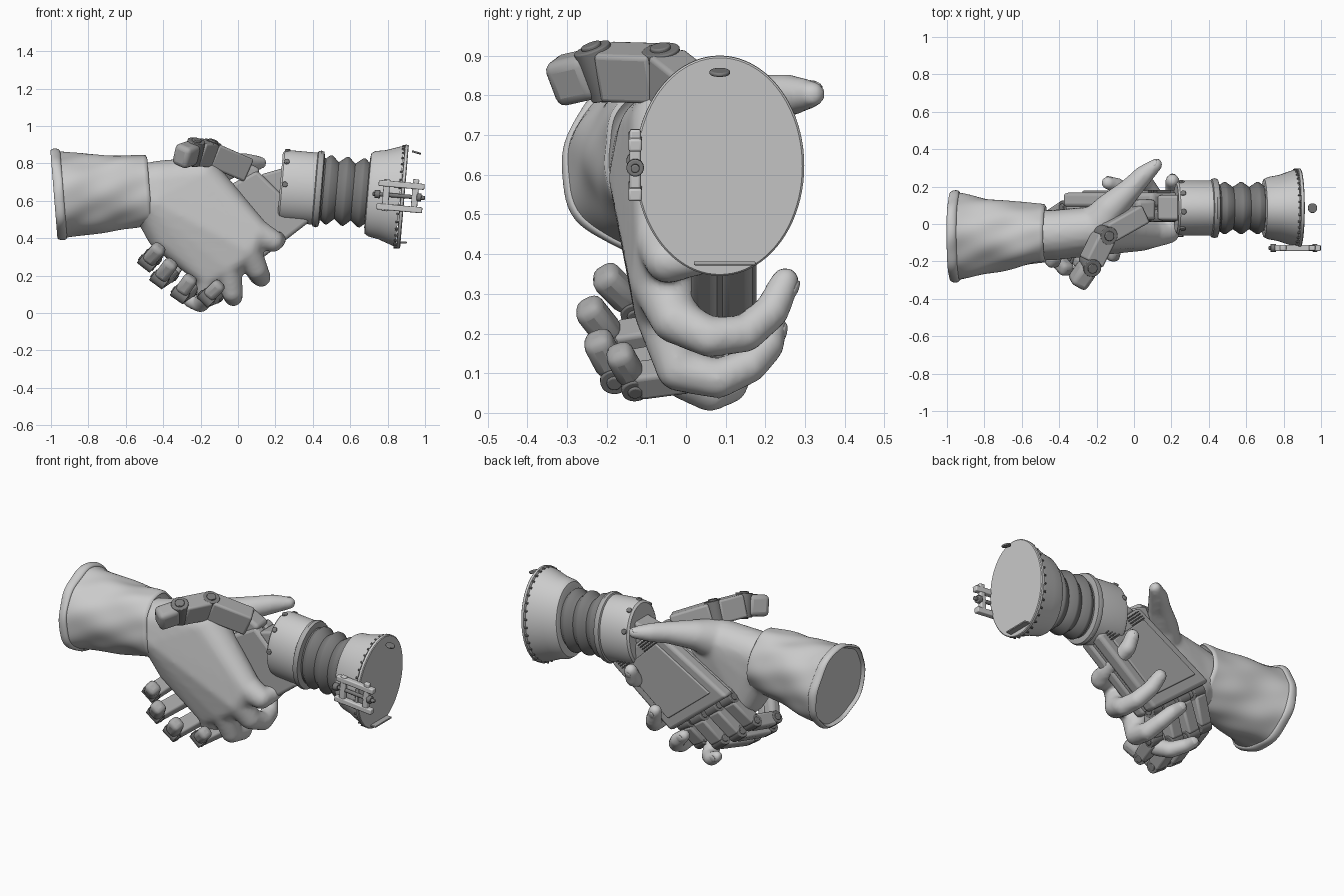
import bpy, bmesh, math
from mathutils import Vector as V, Matrix

if "Cube" in bpy.data.objects:
    bpy.data.objects.remove(bpy.data.objects["Cube"])

def grey(name, g):
    m = bpy.data.materials.new(name)
    m.diffuse_color = (g, g, g, 1)
    m.use_nodes = True
    m.node_tree.nodes["Principled BSDF"].inputs["Base Color"].default_value = m.diffuse_color
    return m
DARK, MID = grey("dark_rubber", .2), grey("robot_grey", .4)

def finish(name, bm, bevel=0, angle=35, mat=None):
    bmesh.ops.recalc_face_normals(bm, faces=bm.faces)
    me = bpy.data.meshes.new(name)
    bm.to_mesh(me)
    ob = bpy.data.objects.new(name, me)
    bpy.context.collection.objects.link(ob)
    me.shade_smooth()
    me.set_sharp_from_angle(angle=math.radians(angle))
    if mat:
        me.materials.append(mat)
    if bevel:
        m = ob.modifiers.new("bevel", 'BEVEL')
        m.width, m.segments, m.limit_method = bevel, 3, 'ANGLE'
    return ob

def loft(name, rings, shear, fold=None, angle=35, mat=None, n=84):
    """Elliptical rings (x, cy, cz, ry, rz) along x, closed at both ends."""
    bm, rows = bmesh.new(), []
    for x, cy, cz, ry, rz in rings:
        row = []
        for i in range(n):
            a = 2 * math.pi * i / n
            f = 1 + (fold(x, a) if fold else 0)
            dz = rz * f * math.sin(a)
            row.append(bm.verts.new((x + shear * dz, cy + ry * f * math.cos(a), cz + dz)))
        rows.append(row)
    for r, s in zip(rows, rows[1:]):
        for i in range(n):
            bm.faces.new((r[i - 1], r[i], s[i], s[i - 1]))
    bm.faces.new(rows[0])
    bm.faces.new(rows[-1])
    return finish(name, bm, 0, angle, mat)

def frame(x, y, z, at):
    m = Matrix((x, y, z)).transposed().to_4x4()
    m.translation = at
    return m

def link(name, a, b, wide, w, t, bevel=0.015, mat=MID):
    """Bevelled box running from a to b."""
    a, b, bm = V(a), V(b), bmesh.new()
    z = (b - a).normalized()
    y = z.cross(V(wide)).normalized()
    m = frame(y.cross(z), y, z, (a + b) / 2)
    bmesh.ops.create_cube(bm, size=1, matrix=m @ Matrix.Diagonal((w, t, (b - a).length, 1)))
    finish(name, bm, bevel, 35, mat)

def rod(name, a, b, r, n=24, bevel=0.004):
    a, b, bm = V(a), V(b), bmesh.new()
    m = Matrix.Translation((a + b) / 2) @ (b - a).to_track_quat('Z', 'Y').to_matrix().to_4x4()
    bmesh.ops.create_cone(bm, cap_ends=True, segments=n, radius1=r, radius2=r, depth=(b - a).length, matrix=m)
    finish(name, bm, bevel, 35, DARK)

def prism(name, pts, y0, y1, bevel=0.01):
    """Polygon in x-z pushed from y0 to y1."""
    bm = bmesh.new()
    f = bm.faces.new([bm.verts.new((x, y0, z)) for x, z in pts])
    e = bmesh.ops.extrude_face_region(bm, geom=[f])['geom']
    bmesh.ops.translate(bm, vec=(0, y1 - y0, 0), verts=[v for v in e if isinstance(v, bmesh.types.BMVert)])
    finish(name, bm, bevel, 35, MID)

def add_hull(target, balls):
    """Convex hull over spheres (x, y, z, r), appended to target."""
    bm = bmesh.new()
    for x, y, z, r in balls:
        bmesh.ops.create_icosphere(bm, subdivisions=3, radius=r, matrix=Matrix.Translation((x, y, z)))
    pts = [v.co.copy() for v in bm.verts]
    bm.clear()
    bmesh.ops.convex_hull(bm, input=[bm.verts.new(p) for p in pts])
    bmesh.ops.delete(bm, geom=[v for v in bm.verts if not v.link_faces], context='VERTS')
    bmesh.ops.recalc_face_normals(bm, faces=bm.faces)
    me = bpy.data.meshes.new("tmp")
    bm.to_mesh(me)
    target.from_mesh(me)
    bpy.data.meshes.remove(me)

# human hand: hulls fused by a voxel remesh
hand = bmesh.new()
wt, wb = (-.42, -.05, .69, .125), (-.44, -.06, .59, .135)
heel, web = (-.38, -.04, .43, .11), (-.2, -.025, .715, .12)
kn = [(.09, -.05, .43, .08), (.04, -.06, .34, .085), (-.06, -.052, .26, .08), (-.16, -.045, .2, .065)]
add_hull(hand, [(-.6, -.06, .65, .13), (-.58, -.06, .61, .13), wt, wb])
add_hull(hand, [wt, wb, heel, web, kn[0], kn[1]])
add_hull(hand, [wb, heel, web] + kn[1:])
fingers = [
    [kn[0], (.185, -.045, .385, .06), (.21, .02, .39, .046), (.215, .12, .425, .046), (.21, .2, .455, .044), (.205, .232, .52, .038)],
    [kn[1], (.1, -.03, .235, .06), (.125, .06, .19, .051), (.105, .15, .2, .048), (.065, .215, .255, .045), (.03, .25, .33, .038)],
    [kn[2], (-.03, -.02, .11, .056), (-.025, .08, .085, .05), (-.05, .16, .12, .046), (-.09, .205, .17, .043), (-.14, .22, .215, .036)],
    [kn[3], (-.17, -.01, .085, .05), (-.2, .06, .047, .045), (-.25, .115, .065, .04), (-.3, .135, .10, .033)],
    [web, (-.13, .08, .765, .085), (-.02, .185, .79, .062), (.05, .26, .80, .053), (.12, .318, .803, .034)],
]
for f in fingers:
    for a, b in zip(f, f[1:]):
        add_hull(hand, [a, b])
ob = finish("human_hand", hand)
m = ob.modifiers.new("fuse", 'REMESH')
m.mode, m.voxel_size, m.use_smooth_shade = 'VOXEL', .012, True
m = ob.modifiers.new("soften", 'SMOOTH')
m.factor, m.iterations = .5, 7

# fingernails
for i, f in enumerate(fingers):
    tip, prev = V(f[-1][:3]), V(f[-2][:3])
    d = (tip - prev).normalized()
    out = V((0, 1, 0)) if i < 4 else V((-.3, .5, .8))
    out = (out - d * out.dot(d)).normalized()
    mat = frame(out.cross(d), out, d, tip + out * (f[-1][3] - .006) - d * .01)
    bm = bmesh.new()
    bmesh.ops.create_uvsphere(bm, u_segments=16, v_segments=10, radius=1, matrix=mat @ Matrix.Diagonal((.02, .007, .025, 1)))
    finish("fingernail_%d" % (i + 1), bm)

# sleeve with soft folds
def fold(x, a):
    return (.024 * math.sin(3 * a + 9 * x) + .016 * math.sin(5 * a - 14 * x + 1)
            + .012 * math.sin(26 * x + 2 * a) + .01 * math.sin(9 * a + 20 * x))
rings = []
for i in range(33):
    t = i / 32
    rings.append((-.965 + .485 * t, -.065 + .01 * t, .628 + .03 * t, .24 - .085 * t ** .8, .235 - .05 * t ** .8))
rings += [(-.472, -.055, .658, .143, .173), (-.5, -.055, .658, .12, .15)]
loft("sleeve", rings, -.08, fold, 60)
hem = [(-.955, -.065, .63, .215, .213)]
for i in range(13):
    a = math.pi * i / 12
    hem.append((-.958 - .026 * math.cos(a), -.065, .63, .232 + .014 * math.sin(a), .23 + .014 * math.sin(a)))
loft("sleeve_hem", hem, -.08, fold, 60)

# robot wrist
def wrist(name, prof, angle=35, mat=None):
    loft(name, [(x, .085, .684 - .09 * (x - .2), ry, rz) for x, ry, rz in prof], .085, None, angle, mat)
wrist("wrist_cuff", [(.225, .13, .175), (.235, .142, .187), (.26, .147, .192), (.42, .147, .192)])
wrist("cuff_ring", [(.41, .148, .19), (.415, .156, .2), (.43, .16, .205), (.445, .156, .2), (.45, .14, .18)], 35, MID)
bell = [(.44, .13, .172)]
for x in (.447, .535, .623):
    bell += [(x + .01, .124, .166), (x + .032, .139, .184), (x + .044, .139, .184), (x + .08, .113, .152)]
wrist("bellows", bell + [(.725, .12, .158)], 50, DARK)
wrist("wrist_flange", [(.69, .14, .18), (.695, .155, .215), (.715, .166, .228), (.77, .176, .238), (.85, .203, .266), (.865, .205, .268)])
wrist("flange_plate", [(.868, .2, .262), (.872, .213, .277), (.886, .213, .277), (.89, .208, .273)])
for i in range(36):
    c, s = math.cos(math.pi * i / 18), math.sin(math.pi * i / 18)
    y, z = .085 + .206 * c, .622 + .27 * s
    rod("flange_bolt", (.855 + .024 * s, y, z), (.876 + .024 * s, y, z), .006, 8, 0)
for a in (.3, 1, 1.7, 2.4, 3.1):
    y, z = math.cos(a), math.sin(a)
    p = V((.25 + .016 * z, .085 + .14 * y, .68 + .184 * z))
    rod("cuff_stud", p, p + V((0, .014 * y, .014 * z)), .015, 16)

# side bracket, cap and stop bar
for x, z in ((0, .565), (.012, .69)):
    link("bracket_rail", (.74 + x, -.128, z + .006), (.985 + x, -.128, z - .016), (0, 0, 1), .032, .034, .006, None)
for x in (.79, .945):
    link("bracket_post", (x - .006, -.128, .545), (x + .008, -.128, .715), (1, 0, 0), .034, .028, .006, None)
rod("bracket_pin", (.72, -.128, .638), (1.0, -.128, .615), .011)
rod("bracket_boss", (.73, -.128, .637), (.76, -.128, .635), .022)
rod("bracket_knob", (.955, -.128, .619), (.98, -.128, .617), .022)
rod("sensor_cap", (.953, .085, .853), (.956, .085, .863), .026)
link("stop_bar", (.875, .02, .377), (.875, .175, .377), (1, 0, 0), .055, .01, .003)

# robot palm: two slabs around a core
quad = [V((.10, .765)), V((.385, .49)), V((-.01, .185)), V((-.385, .49))]
mid = sum(quad, V((0, 0))) / 4
for name, s, y0, y1, bev in (("front", 1, .012, .08, .02), ("core", .95, .06, .11, .005),
                             ("back", 1, .09, .168, .02), ("cover", .74, .16, .178, .006)):
    prism("palm_" + name, [mid + (p - mid) * s for p in quad], y0, y1, bev)
prism("wrist_neck", [(.12, .74), (.26, .78), (.4, .55), (.37, .48)], .02, .155, .015)
prism("thumb_mount", [(-.02, .74), (.02, .82), (.12, .77), (.08, .68)], .02, .13, .02)
for u in (.12, .62):
    for k in range(4):
        a, b = [quad[0].lerp(quad[1], w).lerp(quad[3].lerp(quad[2], w), .03 + .03 * k) for w in (u, u + .26)]
        link("palm_vent", (a.x, .17, a.y), (b.x, .17, b.y), (0, 1, 0), .024, .007, .002, DARK)

# robot fingers and thumb
def digit(name, pts, wide, w, t, first=0):
    for i, (a, b) in enumerate(zip(pts, pts[1:])):
        a, b, last = V(a), V(b), i == len(pts) - 2
        d = (b - a).normalized()
        link("%s_link_%d" % (name, i + 1), a + d * .012, b - d * (0 if last else .012), wide,
             w * (.92 if last else 1), t * (.95 if last else 1), .026 if last else .012)
        side = (V(wide) - d * V(wide).dot(d)).normalized() * w
        if i >= first:
            rod("%s_joint_%d" % (name, i + 1), a - side * .51, a + side * .51, t * .46)
            rod("%s_pin_%d" % (name, i + 1), a - side * .58, a + side * .58, t * .25)
W = (.8, 0, -.58)
digit("finger_a", [(-.35, .09, .44), (-.455, .02, .30), (-.485, -.13, .27), (-.415, -.215, .355)], W, .085, .078)
digit("finger_b", [(-.25, .09, .36), (-.365, .03, .215), (-.42, -.18, .18), (-.35, -.255, .275)], W, .085, .078)
digit("finger_c", [(-.15, .09, .28), (-.25, .03, .14), (-.31, -.18, .10), (-.245, -.23, .195)], W, .085, .078)
digit("finger_d", [(-.06, .09, .22), (-.12, .02, .10), (-.17, -.13, .08), (-.09, -.175, .16)], W, .08, .074)
digit("thumb", [(.05, .06, .765), (-.155, -.055, .855), (-.235, -.215, .86), (-.31, -.325, .835)], (.4, 0, .9), .13, .105, 1)
